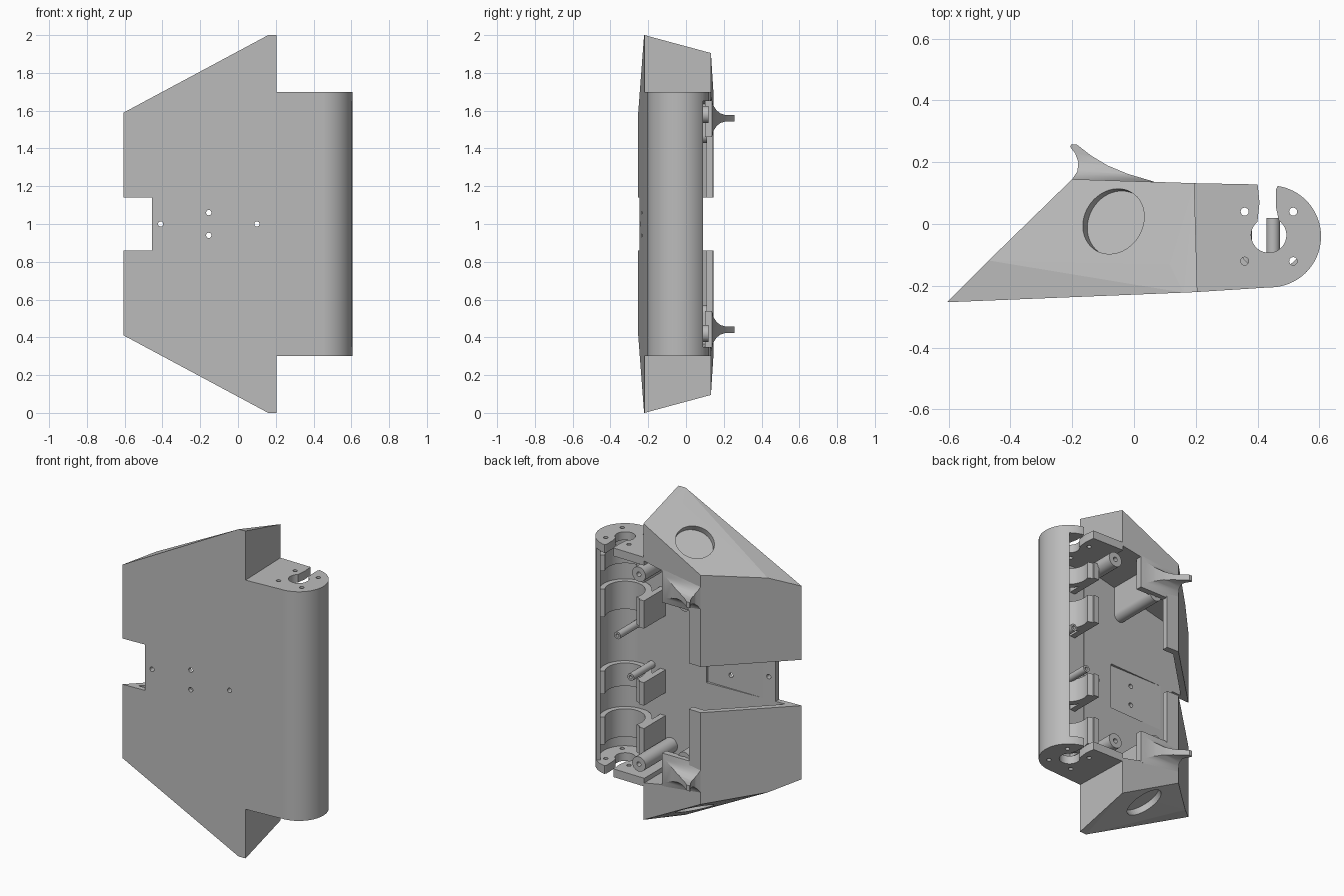
import bpy, bmesh
from math import cos, sin, radians, pi
from mathutils import Vector, Matrix

cube = bpy.data.objects.get("Cube")
if cube:
    bpy.data.objects.remove(cube, do_unlink=True)

grey = bpy.data.materials.new("matte grey")
grey.use_nodes = True
grey.diffuse_color = (0.5, 0.5, 0.5, 1)
grey.node_tree.nodes["Principled BSDF"].inputs["Base Color"].default_value = (0.5, 0.5, 0.5, 1)


def make(name, bm):
    bmesh.ops.recalc_face_normals(bm, faces=bm.faces)
    mesh = bpy.data.meshes.new(name)
    bm.to_mesh(mesh)
    bm.free()
    mesh.materials.append(grey)
    obj = bpy.data.objects.new(name, mesh)
    bpy.context.collection.objects.link(obj)
    return obj


def prism(name, pts, a, b, axis="z"):
    """Extrude a 2D outline from a to b along an axis."""
    place = {"z": lambda u, v, w: (u, v, w),
             "y": lambda u, v, w: (u, w, v),
             "x": lambda u, v, w: (w, u, v)}[axis]
    bm = bmesh.new()
    low = [bm.verts.new(place(u, v, a)) for u, v in pts]
    high = [bm.verts.new(place(u, v, b)) for u, v in pts]
    bm.faces.new(low)
    bm.faces.new(high)
    for i in range(len(pts)):
        j = (i + 1) % len(pts)
        bm.faces.new((low[i], low[j], high[j], high[i]))
    return make(name, bm)


def arc(cx, cy, r, start, end, n=24):
    return [(cx + r * cos(radians(start + (end - start) * i / n)),
             cy + r * sin(radians(start + (end - start) * i / n))) for i in range(n + 1)]


def disc(cx, cy, r, n=24):
    return arc(cx, cy, r, 0, 360 - 360 / n, n - 1)


def rect(u0, u1, v0, v1):
    return [(u0, v0), (u1, v0), (u1, v1), (u0, v1)]


def boolean(obj, tool, operation="DIFFERENCE"):
    """Apply a boolean and discard its tool."""
    tool.hide_render = True
    mod = obj.modifiers.new("cut", "BOOLEAN")
    mod.operation, mod.solver, mod.object = operation, "EXACT", tool
    bpy.context.view_layer.objects.active = obj
    bpy.ops.object.modifier_apply(modifier=mod.name)
    bpy.data.objects.remove(tool, do_unlink=True)


def smooth(obj):
    bpy.ops.object.select_all(action="DESELECT")
    obj.select_set(True)
    bpy.context.view_layer.objects.active = obj
    bpy.ops.object.shade_smooth_by_angle(angle=radians(30))


def ends(z):
    """The matching heights at the upper and lower end."""
    return (("upper", z), ("lower", 2 - z))


# Faceted outer shell
corners = [(-0.605, -0.253, 1.59), (-0.47, -0.118, 1.655), (-0.2, 0.145, 1.70),
           (0.195, 0.132, 1.905), (0.115, -0.13, 1.95), (0.16, -0.222, 2), (0.205, -0.22, 2)]
bm = bmesh.new()
for x, y, z in corners:
    bm.verts.new((x, y, z))
    bm.verts.new((x, y, 2 - z))
bmesh.ops.convex_hull(bm, input=bm.verts)
bmesh.ops.dissolve_limit(bm, angle_limit=radians(1), verts=bm.verts, edges=bm.edges)
shell = make("shell", bm)

# Hollow interior, open at the back, with sloped ends
cavity = prism("cavity_cutter", [(-0.52, -0.218), (-0.195, 0.105), (-0.12, 0.105), (-0.12, 0.3),
                                 (0.3, 0.3), (0.3, -0.185)], 0, 2)
for v in cavity.data.vertices:
    side = 1 if v.co.z > 1 else -1
    v.co.z = 1 + side * (0.64 + 0.2 * v.co.x)
boolean(shell, cavity)

# Gap in the side wall and notch in the front plate
boolean(shell, prism("gap_cutter", rect(-0.7, 0, 0.86, 1.14), -0.212, 0.4, "y"))
boolean(shell, prism("notch_cutter", rect(-0.7, -0.455, 0.86, 1.14), -0.4, 0.4, "y"))
for x, z in ((-0.41, 1), (-0.155, 1.06), (-0.155, 0.94), (0.1, 1)):
    boolean(shell, prism("hole_cutter", disc(x, z, 0.014, 16), -0.4, -0.1, "y"))

# Shallow round recess in each sloped end
for side in (1, -1):
    normal = Vector((-0.5, 0.29, side)).normalized()
    centre = Vector((-0.065, 0.008, 1 + side * 0.812))
    bm = bmesh.new()
    bmesh.ops.create_cone(bm, cap_ends=True, segments=48, radius1=0.11, radius2=0.11, depth=0.1)
    turn = Vector((0, 0, 1)).rotation_difference(normal).to_matrix().to_4x4()
    bmesh.ops.transform(bm, verts=bm.verts, matrix=Matrix.Translation(centre + normal * 0.02) @ turn)
    boolean(shell, make("recess_cutter", bm))

# Round barrel wall, open toward the back
CX, CY, R = 0.44, -0.04, 0.165
barrel = prism("barrel", [(0.195, -0.2205)] + arc(CX, CY, R, -90, 52, 36)
               + arc(CX, CY, 0.143, 52, -90, 36) + [(0.195, -0.19)], 0.3, 1.7)
smooth(barrel)

# Barrel end plates with keyhole slot and screw holes
plate = ([(0.19, 0.132), (0.4, 0.128), (0.406, 0.07)] + arc(0.436, -0.036, 0.057, 130, 415, 30)
         + [(0.46, 0.05), (0.459, 0.11), (0.465, 0.123)] + arc(CX, CY, R, 76, -90, 36) + [(0.19, -0.2205)])
for label, z in ends(1.675):
    cap = prism(label + "_end_plate", plate, z - 0.025, z + 0.025)
    for x in (0.358, 0.515):
        for y in (0.04, -0.12):
            boolean(cap, prism("hole_cutter", disc(x, y, 0.013, 16), z - 0.1, z + 0.1))
    smooth(cap)

# C-shaped saddles inside the barrel
for i, (low, high) in enumerate(((0.42, 0.59), (0.73, 0.87), (1.2, 1.37), (1.48, 1.58))):
    ring = prism("saddle_%d" % (i + 1), arc(CX, CY, 0.15, -200, 32) + arc(CX, CY, 0.112, 32, -200), low, high)
    smooth(ring)
    prism("saddle_ear_%d" % (i + 1), rect(0.27, 0.305, -0.205, 0.02), low, high)


def post(name, x, z, r, tip, bore):
    """Hollow screw post standing on the front plate."""
    obj = prism(name, disc(x, z, r), -0.2, tip, "y")
    boolean(obj, prism("bore_cutter", disc(x, z, bore, 16), tip - 0.1, tip + 0.1, "y"))
    smooth(obj)


# Slim posts
post("slim_post_1", 0.45, 1.11, 0.022, 0.02, 0.01)
post("slim_post_2", 0.36, 0.88, 0.022, 0.02, 0.01)

# Large posts and the webs tying them to the ends
for label, z in ends(1.58):
    post(label + "_outer_post", 0.235, z, 0.045, 0.12, 0.014)
for label, z in ends(1.47):
    post(label + "_inner_post", -0.064, z, 0.04, 0.11, 0.014)
    edge = 1.66 if z > 1 else 0.34
    prism(label + "_post_web", rect(-0.104, -0.024, min(z, edge), max(z, edge)), -0.21, 0.108, "y")

# Curved hooks on the back, flared at the root
hook_plan = [(-0.185, 0.1), (-0.2, 0.145), (-0.183, 0.17), (-0.18, 0.2), (-0.19, 0.228), (-0.207, 0.25),
             (-0.203, 0.257), (-0.185, 0.257), (-0.14, 0.222), (-0.085, 0.189), (-0.02, 0.162),
             (0.065, 0.137), (0.065, 0.1)]
flare = [(0.09, 0.1), (0.137, 0.1), (0.145, 0.068), (0.16, 0.044), (0.18, 0.026), (0.205, 0.018), (0.27, 0.017)]
for label, z in ends(1.56):
    hook = prism(label + "_hook", hook_plan, z - 0.2, z + 0.2)
    outline = [(y, z + w) for y, w in flare] + [(y, z - w) for y, w in reversed(flare)]
    boolean(hook, prism("flare_cutter", outline, -0.5, 0.5, "x"), "INTERSECT")
    smooth(hook)
